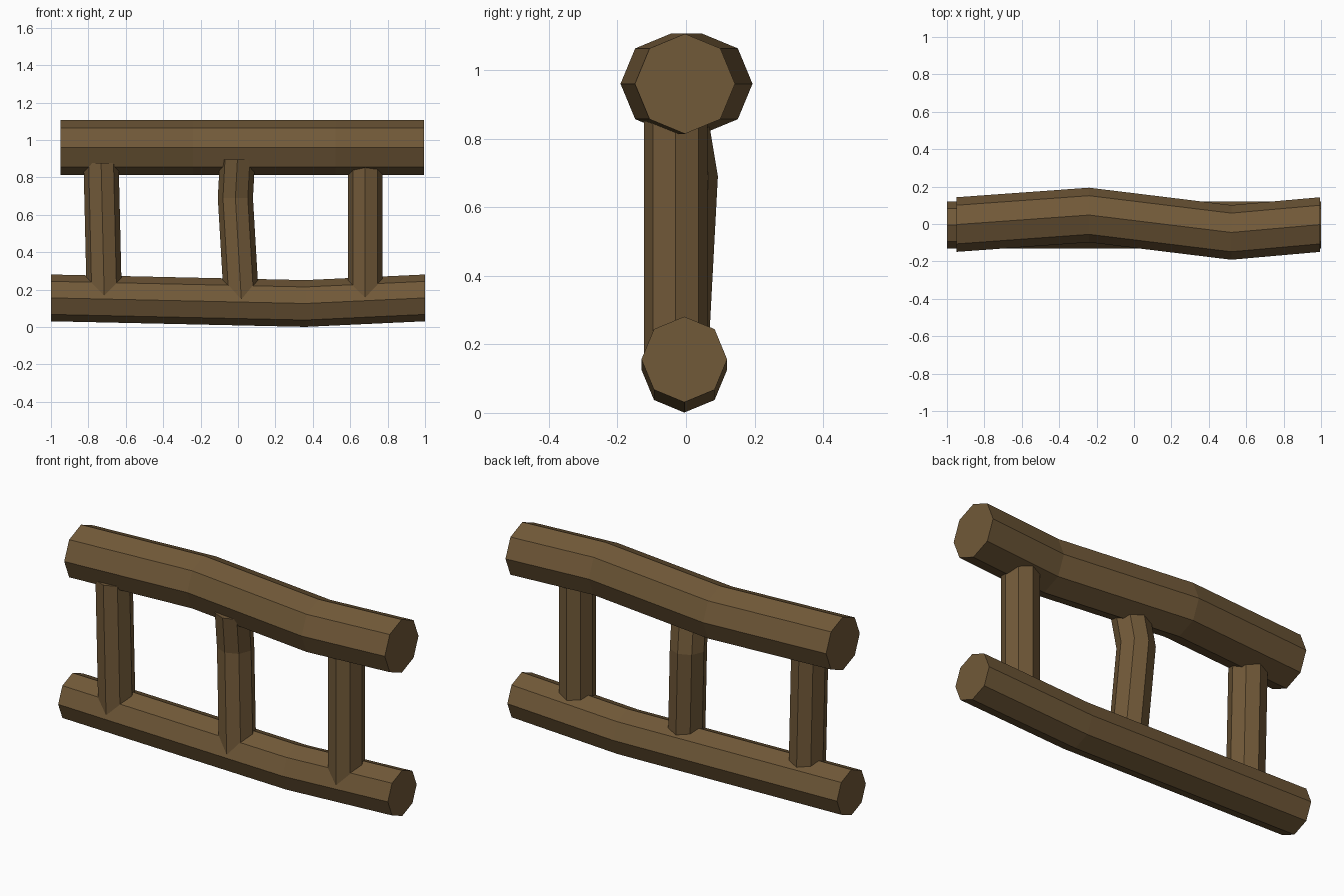
import bpy, bmesh
from math import sin, cos, pi

if "Cube" in bpy.data.objects:
    bpy.data.objects.remove(bpy.data.objects["Cube"])

wood = bpy.data.materials.new("brown_wood")
wood.diffuse_color = (0.165, 0.1, 0.04, 1)
wood.use_nodes = True
wood.node_tree.nodes["Principled BSDF"].inputs["Base Color"].default_value = wood.diffuse_color


def log(name, path, radius, axis, sides=8):
    """Flat-faced log: octagonal rings, square to the axis, along a bent path."""
    bm = bmesh.new()
    rings = []
    for x, y, z in path:
        ring = []
        for i in range(sides):
            u, v = radius * cos(2 * pi * i / sides), radius * sin(2 * pi * i / sides)
            ring.append(bm.verts.new((x, y + u, z + v) if axis == "x" else (x + u, y + v, z)))
        rings.append(ring)
    for a, b in zip(rings, rings[1:]):
        for i in range(sides):
            j = (i + 1) % sides
            bm.faces.new((a[i], a[j], b[j], b[i]))
    bm.faces.new(rings[0][::-1])
    bm.faces.new(rings[-1])
    bmesh.ops.recalc_face_normals(bm, faces=bm.faces)
    mesh = bpy.data.meshes.new(name)
    bm.to_mesh(mesh)
    bm.free()
    mesh.materials.append(wood)
    obj = bpy.data.objects.new(name, mesh)
    bpy.context.collection.objects.link(obj)
    return obj


# Rails: the top one sways sideways, the bottom one sags
log("top_rail", [(-0.95, -0.003, 0.96), (-0.24, 0.048, 0.96),
                 (0.52, -0.045, 0.96), (0.995, -0.003, 0.96)], 0.146, "x")
log("bottom_rail", [(-1, -0.005, 0.156), (0.36, -0.005, 0.126),
                    (1, -0.005, 0.156)], 0.125, "x")

# Posts: their tops are set into the top rail
log("left_post", [(-0.715, -0.028, 0.155), (-0.732, -0.028, 0.878)], 0.094, "z")
log("middle_post", [(0.018, -0.03, 0.145), (-0.014, -0.001, 0.69),
                    (-0.003, -0.035, 0.895)], 0.094, "z")
log("right_post", [(0.68, -0.03, 0.15), (0.68, -0.03, 0.89)], 0.093, "z")
